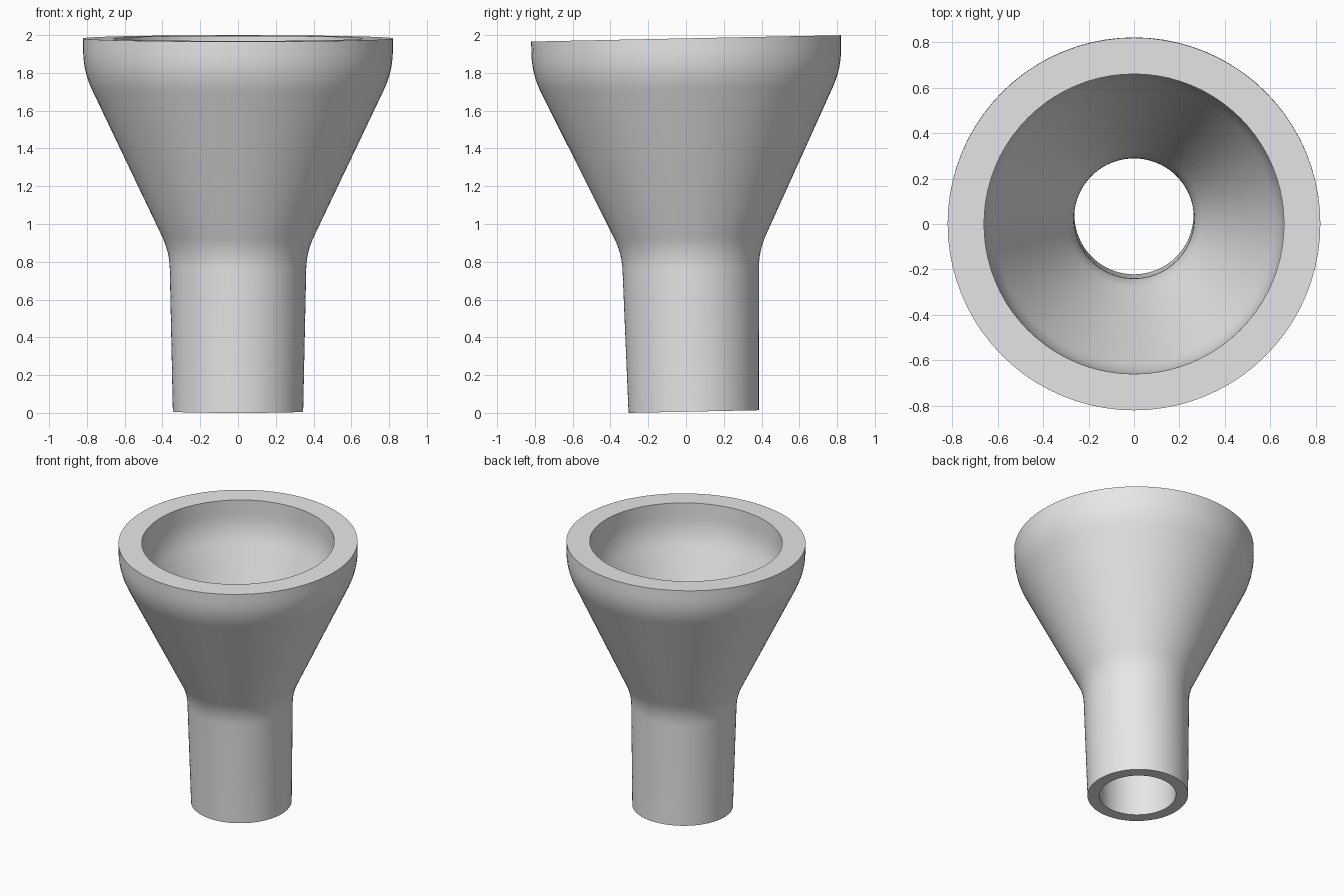
import bpy
import bmesh
import math
from mathutils import Matrix, Vector

cube = bpy.data.objects.get("Cube")
if cube:
    bpy.data.objects.remove(cube, do_unlink=True)

SEGMENTS = 80
HEIGHT = 1.976
TILT = 0.0205

# One plain grey for the whole part
grey = bpy.data.materials.new("plain_grey")
grey.use_nodes = True
colour = (0.8, 0.8, 0.8, 1)
grey.diffuse_color = colour
grey.node_tree.nodes["Principled BSDF"].inputs["Base Color"].default_value = colour


def rounded(points, steps=6):
    """Profile through (radius, height, fillet length) corners, with eased bends."""
    out = []
    for i, (r, z, fillet) in enumerate(points):
        corner = Vector((r, z))
        if not fillet:
            out.append(corner)
            continue
        before = (Vector(points[i - 1][:2]) - corner).normalized() * fillet + corner
        after = (Vector(points[i + 1][:2]) - corner).normalized() * fillet + corner
        for s in range(steps + 1):
            t = s / steps
            out.append(before * (1 - t) ** 2 + corner * 2 * t * (1 - t) + after * t ** 2)
    return out


# Outer wall going up, then inner wall going down
outer = rounded([(0.345, 0, 0), (0.363, 0.845, 0.09), (0.82, 1.803, 0.11), (0.82, HEIGHT, 0)])
inner = rounded([(0.66, HEIGHT, 0), (0.66, 1.765, 0.11), (0.264, 0.85, 0.09), (0.262, 0, 0)])
profile = outer + inner

# Revolve the closed profile around the axis
bm = bmesh.new()
rings = []
for p in profile:
    angles = [math.tau * i / SEGMENTS for i in range(SEGMENTS)]
    rings.append([bm.verts.new((p.x * math.cos(a), p.x * math.sin(a), p.y)) for a in angles])
for k, low in enumerate(rings):
    high = rings[(k + 1) % len(rings)]
    for i in range(SEGMENTS):
        j = (i + 1) % SEGMENTS
        bm.faces.new((low[i], low[j], high[j], high[i]))
bmesh.ops.recalc_face_normals(bm, faces=bm.faces)

# Lean the funnel slightly forward, its mouth centred over the origin
lean = Matrix.Translation((0, TILT * HEIGHT, 0.345 * TILT)) @ Matrix.Rotation(TILT, 4, "X")
bm.transform(lean)

mesh = bpy.data.meshes.new("funnel")
bm.to_mesh(mesh)
bm.free()
mesh.materials.append(grey)
funnel = bpy.data.objects.new("funnel", mesh)
bpy.context.collection.objects.link(funnel)

# Smooth walls with crisp rims
bpy.ops.object.select_all(action="DESELECT")
funnel.select_set(True)
bpy.context.view_layer.objects.active = funnel
bpy.ops.object.shade_smooth_by_angle(angle=math.radians(35))
